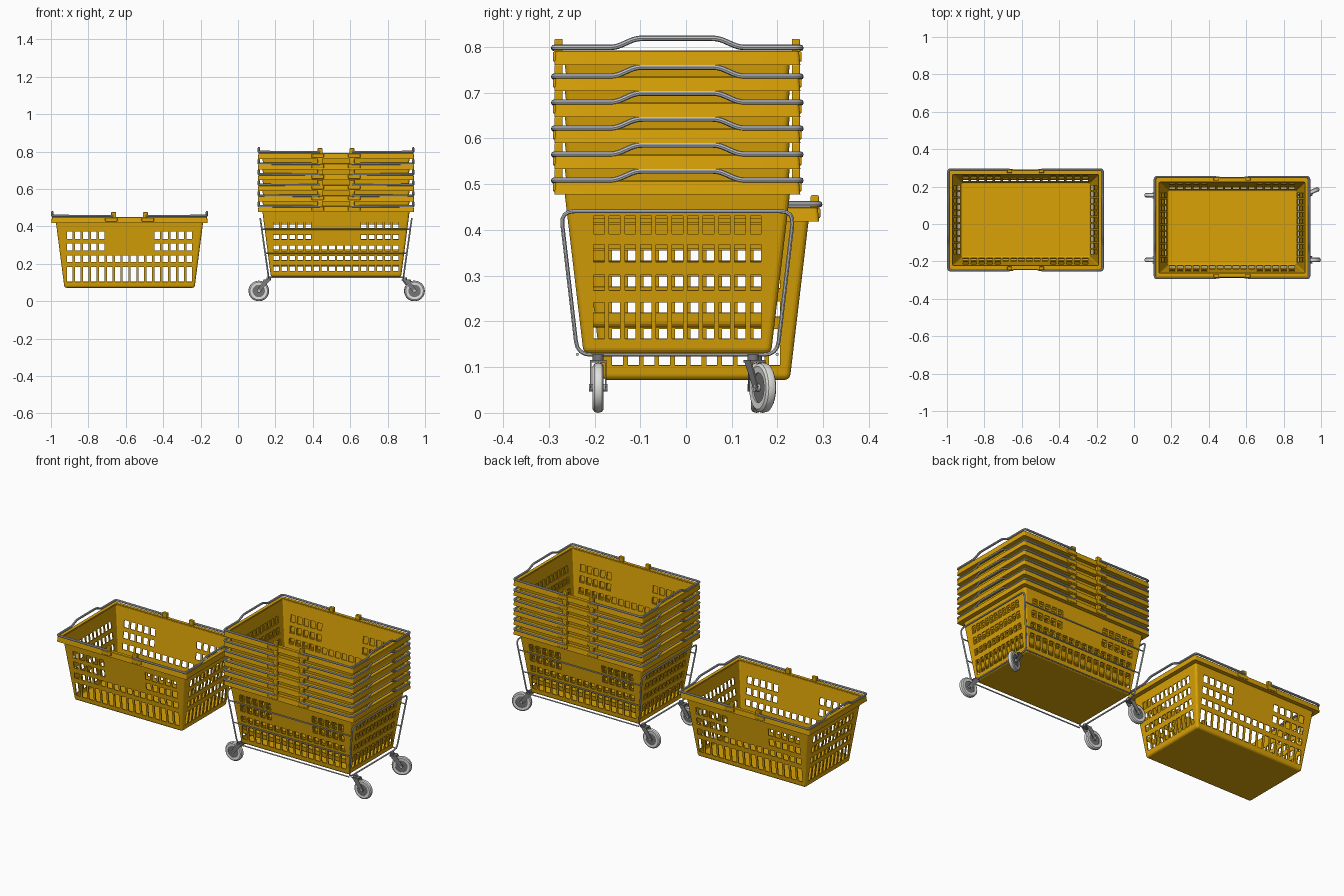
import bpy, bmesh, math
from mathutils import Matrix, Vector

if "Cube" in bpy.data.objects:
    bpy.data.objects.remove(bpy.data.objects["Cube"])


def material(name, rgb, rough=0.5):
    m = bpy.data.materials.new(name)
    m.use_nodes = True
    m.diffuse_color = (*rgb, 1)
    node = m.node_tree.nodes["Principled BSDF"]
    node.inputs["Base Color"].default_value = (*rgb, 1)
    node.inputs["Roughness"].default_value = rough
    return m


YELLOW = material("yellow_plastic", (0.7, 0.365, 0.002))
STEEL = material("steel_handle", (0.5, 0.52, 0.55))
FRAME = material("bright_steel_frame", (0.6, 0.62, 0.65))
TYRE = material("light_rubber", (0.75, 0.75, 0.73))
HUB = material("grey_hub", (0.18, 0.18, 0.18))
FORK = material("dark_grey_fork", (0.2, 0.2, 0.21))


def link(name, mesh, mat):
    mesh.materials.clear()
    mesh.materials.append(mat)
    ob = bpy.data.objects.new(name, mesh)
    bpy.context.collection.objects.link(ob)
    return ob


def from_bmesh(name, bm, mat, fix=True):
    if fix:
        bmesh.ops.recalc_face_normals(bm, faces=bm.faces)
    mesh = bpy.data.meshes.new(name)
    bm.to_mesh(mesh)
    bm.free()
    return link(name, mesh, mat)


def add_box(bm, centre, size):
    mat = Matrix.Translation(centre) @ Matrix.Diagonal((*size, 1))
    bmesh.ops.create_cube(bm, size=1, matrix=mat)


def fillet(points, r, closed=False):
    """Round the corners of a path."""
    pts = [Vector(p) for p in points]
    out = []
    for i, p in enumerate(pts):
        if not closed and i in (0, len(pts) - 1):
            out.append(p)
            continue
        a, b = pts[i - 1] - p, pts[(i + 1) % len(pts)] - p
        p0 = p + a.normalized() * min(r, a.length * 0.45)
        p2 = p + b.normalized() * min(r, b.length * 0.45)
        for t in (0, 0.25, 0.5, 0.75, 1):
            out.append(p0 * (1 - t) ** 2 + p * 2 * t * (1 - t) + p2 * t * t)
    return out


def wire(name, points, radius, mat, bend=0.014, closed=False):
    curve = bpy.data.curves.new(name, "CURVE")
    curve.dimensions = "3D"
    curve.bevel_depth, curve.bevel_resolution = radius, 2
    curve.use_fill_caps = True
    pts = fillet(points, bend, closed)
    sp = curve.splines.new("POLY")
    sp.points.add(len(pts) - 1)
    for q, p in zip(sp.points, pts):
        q.co = (*p, 1)
    sp.use_cyclic_u = closed
    tmp = bpy.data.objects.new("tmp", curve)
    mesh = bpy.data.meshes.new_from_object(tmp)
    bpy.data.objects.remove(tmp)
    return link(name, mesh, mat)


def bridge_rings(bm, rings, wrap=True):
    n = len(rings[0])
    for i in range(len(rings) if wrap else len(rings) - 1):
        a, b = rings[i], rings[(i + 1) % len(rings)]
        for j in range(n):
            k = (j + 1) % n
            bm.faces.new((a[j], a[k], b[k], b[j]))


def lathe(name, profile, mat, centre, seg=32):
    """Closed (radius, y) profile turned about the y axis."""
    bm = bmesh.new()
    rings = [[bm.verts.new((centre[0] + r * math.cos(math.tau * i / seg), centre[1] + y,
                            centre[2] + r * math.sin(math.tau * i / seg)))
              for i in range(seg)] for r, y in profile]
    bridge_rings(bm, rings)
    return from_bmesh(name, bm, mat)


# Basket body: four slotted, tapering walls and a solid floor
HEIGHT = 0.372
ROWS = [0, 0.032, 0.111, 0.138, 0.172, 0.2, 0.238, 0.261, 0.301, HEIGHT]


def half(z):
    return 0.348 + 0.13 * z, 0.205 + 0.118 * z


def slotted_wall(bm, t, axis, count, pitch, width, blank):
    n = Vector((t.y, -t.x, 0))
    inner = []
    for i in range(count):
        c = (i - (count - 1) / 2) * pitch
        inner += [c - width / 2, c + width / 2]
    grid = []
    for z in ROWS:
        along, out = half(z)[axis], half(z)[1 - axis]
        grid.append([bm.verts.new(t * u + n * out + Vector((0, 0, z)))
                     for u in [-along, *inner, along]])
    for r in range(len(ROWS) - 1):
        for c in range(len(inner) + 1):
            hole = r % 2 == 1 and c % 2 == 1
            if hole and not (r >= 5 and c // 2 in blank):
                continue
            bm.faces.new((grid[r][c], grid[r][c + 1], grid[r + 1][c + 1], grid[r + 1][c]))


def basket_body():
    bm = bmesh.new()
    for s in (1, -1):
        slotted_wall(bm, Vector((s, 0, 0)), 0, 16, 0.0425, 0.03, range(5, 11))
        slotted_wall(bm, Vector((0, s, 0)), 1, 11, 0.0343, 0.024, ())
    bmesh.ops.remove_doubles(bm, verts=bm.verts, dist=0.0005)
    loop = [v for v in bm.verts if abs(v.co.z) < 1e-6]
    loop.sort(key=lambda v: -math.atan2(v.co.y, v.co.x))
    bm.faces.new(loop)
    ob = from_bmesh("basket_body", bm, YELLOW, fix=False)
    bev = ob.modifiers.new("rounded_corners", "BEVEL")
    bev.width, bev.segments, bev.limit_method = 0.012, 4, "ANGLE"
    bev.angle_limit = math.radians(40)
    sol = ob.modifiers.new("wall", "SOLIDIFY")
    sol.thickness, sol.offset = 0.005, -1
    return ob


def basket_rim():
    bm = bmesh.new()
    rings = []
    levels = ((0.393, 0.246, 0.347), (0.418, 0.269, 0.347), (0.415, 0.266, 0.376),
              (0.413, 0.264, 0.378), (0.394, 0.246, 0.378))
    for hx, hy, z in levels:
        corners = [(-hx, -hy, z), (hx, -hy, z), (hx, hy, z), (-hx, hy, z)]
        rings.append([bm.verts.new(p) for p in fillet(corners, 0.009, True)])
    bridge_rings(bm, rings)
    return from_bmesh("basket_rim", bm, YELLOW)


# Short posts standing on the rim that hold the handle ends
def handle_clips():
    bm = bmesh.new()
    for s in (1, -1):
        for x in (-0.085, 0.085):
            add_box(bm, (x, s * 0.2595, 0.388), (0.028, 0.018, 0.032))
            add_box(bm, (x * 1.15, s * 0.265, 0.365), (0.065, 0.014, 0.022))
    ob = from_bmesh("handle_clips", bm, YELLOW)
    bev = ob.modifiers.new("soft_edges", "BEVEL")
    bev.width, bev.segments = 0.003, 2
    return ob


# Swinging wire handle resting on the rim, with a raised grip
def handle(name, s):
    side = [(s * 0.085, 0.27, 0.383), (s * 0.413, 0.27, 0.385),
            (s * 0.413, 0.135, 0.385), (s * 0.413, 0.09, 0.405)]
    path = side + [(x, -y, z) for x, y, z in reversed(side)]
    return wire(name, path, 0.006, STEEL)


parts = [basket_body(), basket_rim(), handle_clips(),
         handle("left_handle", 1), handle("right_handle", -1)]
CART = Vector((0.524, -0.019, 0))
places = [Vector((-0.58, 0.022, 0.072))]
places += [CART + Vector((0, 0, 0.13 + 0.0568 * i)) for i in range(6)]
for i, place in enumerate(places):
    for part in parts:
        ob = part if i == 0 else part.copy()
        if i:
            ob.name = f"stacked_{part.name}_{i}"
            bpy.context.collection.objects.link(ob)
        ob.location = place
        # handles under another basket are pressed down a little
        if 0 < i < 6 and part in parts[3:]:
            ob.location.z -= 0.006


# Wire cart: sloping end frames joined by long rails
def frame_half(z):
    k = (z - 0.125) / 0.318
    return 0.36 + 0.045 * k, 0.218 + 0.037 * k


for s, label in ((1, "left"), (-1, "right")):
    ends = []
    for z, signs in ((0.127, (-1, 1)), (0.441, (1, -1))):
        hx, hy = frame_half(z)
        ends += [(s * hx, q * hy, z) for q in signs]
    wire(f"{label}_end_frame", ends, 0.0045, FRAME, 0.03, True).location = CART
for s, label in ((1, "back"), (-1, "front")):
    for z in (0.128, 0.257, 0.385):
        hx, hy = frame_half(z)
        rail = wire(f"{label}_rail", [(-hx, s * hy, z), (hx, s * hy, z)], 0.0035, FRAME)
        rail.location = CART


# Swivel casters, built trailing along +x from the pivot
def caster(label, pivot, yaw):
    axle = (0.053, 0, 0.055)
    made = [lathe(f"{label}_tyre", [(0.033, -0.011), (0.047, -0.012), (0.053, -0.008),
                                   (0.055, 0), (0.053, 0.008), (0.047, 0.012),
                                   (0.033, 0.011)], TYRE, axle),
            lathe(f"{label}_hub", [(0.001, -0.008), (0.034, -0.008),
                                  (0.034, 0.008), (0.001, 0.008)], HUB, axle),
            lathe(f"{label}_axle", [(0.001, -0.02), (0.008, -0.02),
                                   (0.008, 0.02), (0.001, 0.02)], STEEL, axle, 12)]
    bm = bmesh.new()
    add_box(bm, (0.008, 0, 0.113), (0.038, 0.036, 0.005))
    bmesh.ops.create_cone(bm, cap_ends=True, segments=16, radius1=0.012, radius2=0.012,
                          depth=0.016, matrix=Matrix.Translation((0, 0, 0.12)))
    for y in (-0.0165, 0.0165):
        outline = ((-0.01, 0.115), (0.026, 0.115), (0.064, 0.058), (0.058, 0.047), (0.047, 0.047))
        a, b = [[bm.verts.new((x, y + d, z)) for x, z in outline] for d in (-0.0015, 0.0015)]
        bridge_rings(bm, [a, b], wrap=False)
        bm.faces.new(a)
        bm.faces.new(b)
    made.append(from_bmesh(f"{label}_fork", bm, FORK))
    for ob in made:
        ob.matrix_world = Matrix.Translation(CART + Vector(pivot)) @ Matrix.Rotation(yaw, 4, "Z")


caster("front_left_caster", (0.367, -0.173, 0), 0)
caster("back_left_caster", (0.367, 0.166, 0), math.radians(23))
caster("front_right_caster", (-0.36, -0.173, 0), math.pi)
caster("back_right_caster", (-0.36, 0.173, 0), math.pi)

# Smooth the round wires, wheels and rims; basket walls stay flat
bpy.ops.object.select_all(action="DESELECT")
for ob in bpy.context.collection.objects:
    if ob.type == "MESH" and "stacked" not in ob.name and ob.name != "basket_body":
        ob.select_set(True)
        bpy.context.view_layer.objects.active = ob
bpy.ops.object.shade_smooth_by_angle(angle=math.radians(35))
